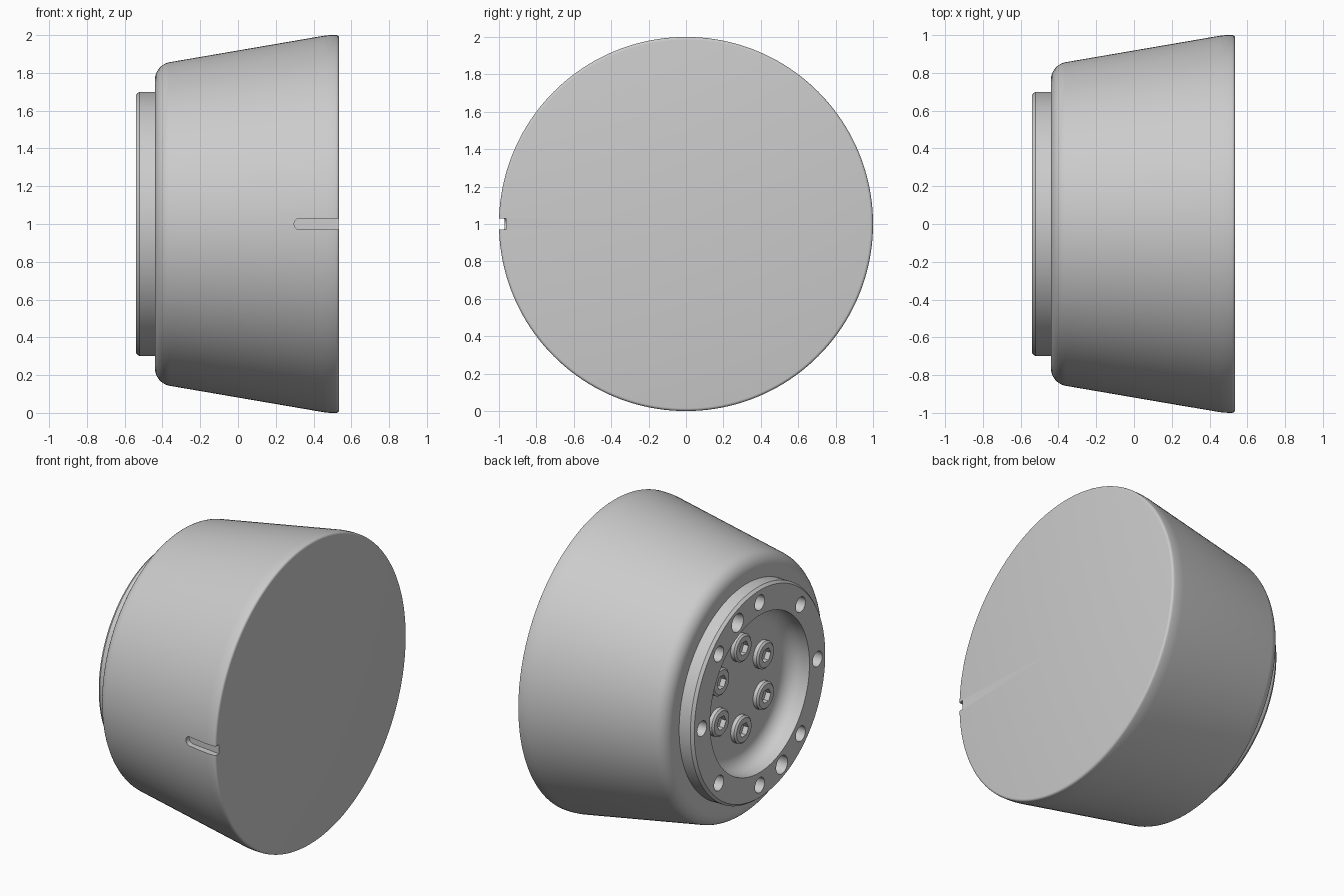
import bpy, bmesh, math
from mathutils import Matrix

AXIS_Z = 1.0          # height of the turning axis
FACE_X = -0.54        # outer face of the mounting flange
FLOOR_X = -0.39       # floor of the round recess

cube = bpy.data.objects.get("Cube")
if cube:
    bpy.data.objects.remove(cube, do_unlink=True)

grey = bpy.data.materials.new("plain grey")
grey.use_nodes = True
grey.diffuse_color = (0.6, 0.6, 0.6, 1)
bsdf = next(n for n in grey.node_tree.nodes if n.type == 'BSDF_PRINCIPLED')
bsdf.inputs["Base Color"].default_value = (0.6, 0.6, 0.6, 1)


def finish(name, bm):
    bmesh.ops.remove_doubles(bm, verts=bm.verts, dist=1e-5)
    bmesh.ops.recalc_face_normals(bm, faces=bm.faces)
    mesh = bpy.data.meshes.new(name)
    bm.to_mesh(mesh)
    bm.free()
    mesh.materials.append(grey)
    ob = bpy.data.objects.new(name, mesh)
    bpy.context.collection.objects.link(ob)
    return ob


def revolve(name, profile, steps, y=0, z=AXIS_Z):
    """Turn an (x, radius) profile around an axis parallel to x."""
    bm = bmesh.new()
    verts = [bm.verts.new((x, 0, r)) for x, r in profile]
    edges = [bm.edges.new(pair) for pair in zip(verts, verts[1:])]
    bmesh.ops.spin(bm, geom=verts + edges, cent=(0, 0, 0), axis=(1, 0, 0),
                   angle=math.tau, steps=steps)
    bmesh.ops.translate(bm, verts=bm.verts, vec=(0, y, z))
    return finish(name, bm)


def rod(bm, x0, x1, radius, y, z, sides):
    """Add a closed cylinder along x to a bmesh."""
    place = Matrix.Translation(((x0 + x1) / 2, y, z)) @ Matrix.Rotation(math.pi / 2, 4, 'Y')
    bmesh.ops.create_cone(bm, cap_ends=True, segments=sides, radius1=radius,
                          radius2=radius, depth=x1 - x0, matrix=place)


def arc(cx, cr, radius, start, end, n=8):
    angles = [math.radians(start + (end - start) * i / n) for i in range(n + 1)]
    return [(cx + radius * math.cos(a), cr + radius * math.sin(a)) for a in angles]


def around(radius, degrees):
    a = math.radians(degrees)
    return radius * math.sin(a), AXIS_Z + radius * math.cos(a)


def activate(ob):
    bpy.ops.object.select_all(action='DESELECT')
    ob.select_set(True)
    bpy.context.view_layer.objects.active = ob


def cut(ob, cutter):
    cutter.hide_render = True
    mod = ob.modifiers.new("cut", 'BOOLEAN')
    mod.operation = 'DIFFERENCE'
    mod.solver = 'EXACT'
    mod.object = cutter
    activate(ob)
    bpy.ops.object.modifier_apply(modifier=mod.name)
    bpy.data.objects.remove(cutter, do_unlink=True)


def smooth(ob):
    activate(ob)
    bpy.ops.object.shade_smooth_by_angle(angle=math.radians(28))


# Tapered housing with its flange and filleted recess, as one turned solid
profile = [(FLOOR_X, 0)]
profile += arc(FLOOR_X - 0.1, 0.42, 0.1, 0, 90)            # recess fillet
profile += [(FACE_X, 0.52), (FACE_X, 0.685), (FACE_X + 0.018, 0.7), (-0.44, 0.7)]
profile += arc(-0.345, 0.763, 0.095, 180, 100)             # shoulder
profile += arc(0.5, 0.7, 0.3, 100, 90, 5)                  # blend into the rim
profile += arc(0.52, 0.985, 0.015, 90, 0, 4)               # rim edge
profile += [(0.535, 0)]
housing = revolve("housing", profile, 160)

# Eight fixing holes and two larger pin holes in the flange
bm = bmesh.new()
for i in range(8):
    rod(bm, FACE_X - 0.05, FACE_X + 0.12, 0.05, *around(0.604, i * 45), 32)
for angle in (22.5, 202.5):
    rod(bm, FACE_X - 0.05, FACE_X + 0.12, 0.06, *around(0.604, angle), 32)
cut(housing, finish("hole_cutter", bm))

# Round-ended index slot in the rim, its floor following the taper
bm = bmesh.new()
outline = [(x, r) for x, r in arc(0.327, 0, 0.03, 90, 270, 12)]
outline += [(0.6, -0.03), (0.6, 0.03)]
base = bm.faces.new([bm.verts.new((x, -0.963 + 0.12 * (0.535 - x), AXIS_Z + z))
                     for x, z in outline])
top = bmesh.ops.extrude_face_region(bm, geom=[base])["geom"]
bmesh.ops.translate(bm, vec=(0, -0.2, 0),
                    verts=[v for v in top if isinstance(v, bmesh.types.BMVert)])
cut(housing, finish("slot_cutter", bm))
smooth(housing)

# Six socket-head screws on the recess floor
for i in range(6):
    y, z = around(0.27, i * 60)
    head = [(FLOOR_X + 0.01, 0), (FLOOR_X + 0.01, 0.09), (-0.415, 0.09),
            (-0.425, 0.078), (-0.425, 0)]
    screw = revolve(f"screw_{i + 1}", head, 40, y, z)
    bm = bmesh.new()
    rod(bm, -0.5, -0.385, 0.047, y, z, 6)
    cut(screw, finish("socket_cutter", bm))
    smooth(screw)
